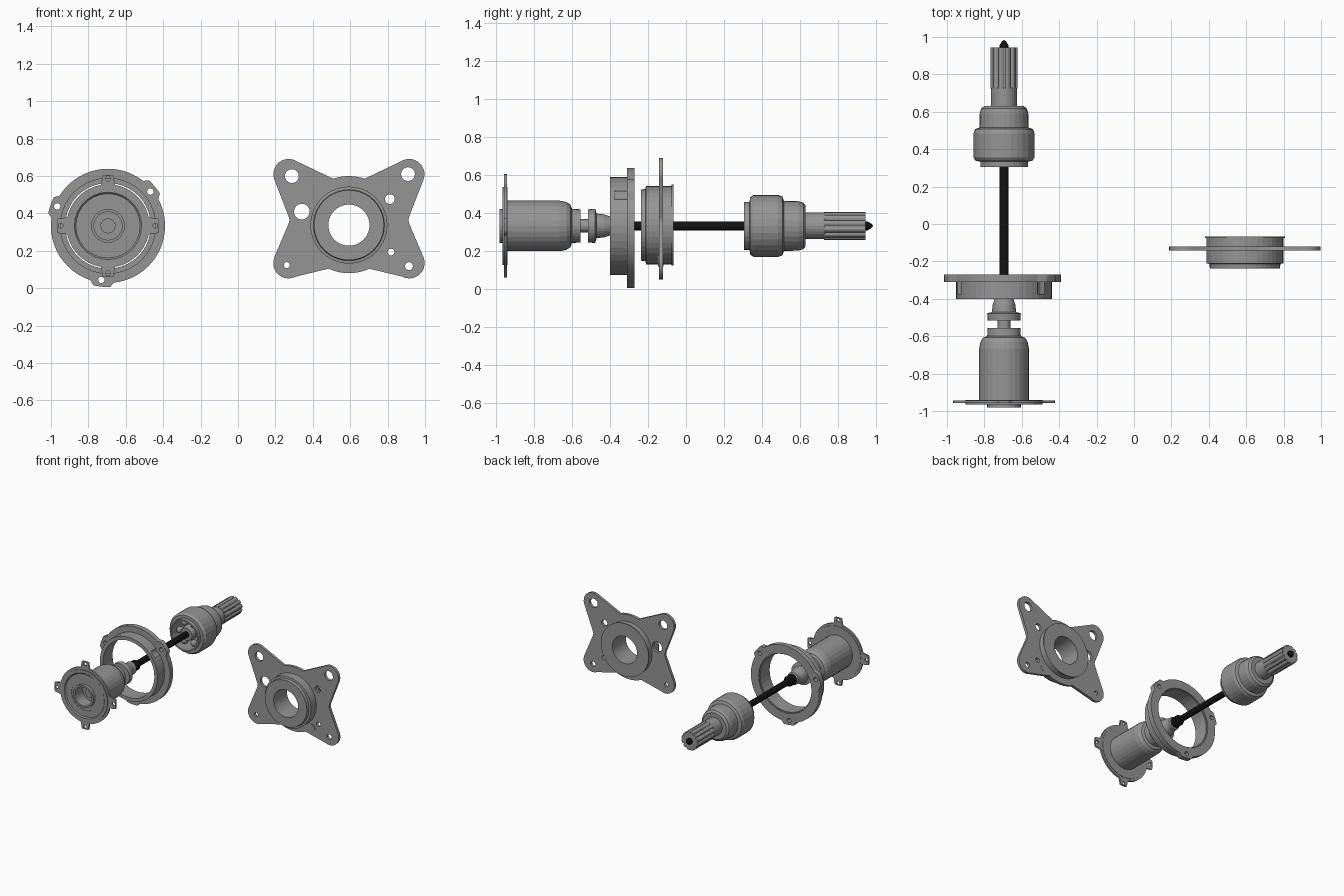
import bpy, bmesh, math
from mathutils import Vector

if "Cube" in bpy.data.objects:
    bpy.data.objects.remove(bpy.data.objects["Cube"])

AX, AZ = -0.695, 0.333      # axle axis
PX, PZ = 0.593, 0.337       # mounting plate centre


def material(name, v):
    m = bpy.data.materials.new(name)
    m.diffuse_color = (v, v, v, 1)
    m.use_nodes = True
    m.node_tree.nodes["Principled BSDF"].inputs["Base Color"].default_value = m.diffuse_color
    return m


GREY = material("steel_grey", 0.30)
BLACK = material("shaft_black", 0.006)


def lathe(name, profile, cx, cz, mat=GREY, seg=32, closed=False):
    """Revolve (radius, y) points about a line along y."""
    bm = bmesh.new()
    rings = []
    for r, y in profile:
        rings.append([bm.verts.new((cx + r * math.cos(2 * math.pi * i / seg), y,
                                    cz + r * math.sin(2 * math.pi * i / seg))) for i in range(seg)])
    n = len(rings)
    for k in range(n if closed else n - 1):
        a, b = rings[k], rings[(k + 1) % n]
        for i in range(seg):
            j = (i + 1) % seg
            bm.faces.new((a[i], a[j], b[j], b[i]))
    bmesh.ops.remove_doubles(bm, verts=bm.verts, dist=1e-5)
    bmesh.ops.recalc_face_normals(bm, faces=bm.faces)
    me = bpy.data.meshes.new(name)
    bm.to_mesh(me)
    bm.free()
    me.materials.append(mat)
    ob = bpy.data.objects.new(name, me)
    bpy.context.collection.objects.link(ob)
    return ob


def arc(cx, cz, r, a0, a1, n=10):
    return [(cx + r * math.cos(math.radians(a0 + (a1 - a0) * i / n)),
             cz + r * math.sin(math.radians(a0 + (a1 - a0) * i / n))) for i in range(n + 1)]


def plate(name, outline, holes, cx, cz, y0, y1):
    """Flat plate facing -y with round holes (x, z, r), from a filled curve."""
    cu = bpy.data.curves.new(name, 'CURVE')
    cu.dimensions = '2D'
    cu.fill_mode = 'BOTH'
    cu.extrude = (y1 - y0) / 2
    loops = [outline] + [arc(x, z, r, 0, 360, 20)[:-1] if r < 0.1 else arc(x, z, r, 0, 360, 32)[:-1]
                         for x, z, r in holes]
    for pts in loops:
        sp = cu.splines.new('POLY')
        sp.points.add(len(pts) - 1)
        for p, (x, z) in zip(sp.points, pts):
            p.co = (x, z, 0, 1)
        sp.use_cyclic_u = True
    ob = bpy.data.objects.new(name, cu)
    ob.location = (cx, (y0 + y1) / 2, cz)
    ob.rotation_euler = (math.pi / 2, 0, 0)
    bpy.context.collection.objects.link(ob)
    bpy.ops.object.select_all(action='DESELECT')
    ob.select_set(True)
    bpy.context.view_layer.objects.active = ob
    bpy.ops.object.convert(target='MESH')
    ob = bpy.context.view_layer.objects.active
    ob.data.materials.clear()
    ob.data.materials.append(GREY)
    return ob


def lugged(r, r_lug, angles, half):
    """Round outline with flat-topped lugs at the given angles."""
    pts = []
    for d in range(0, 360, 4):
        near = min(abs((d - a + 180) % 360 - 180) for a in angles)
        rr = r_lug if near <= half else r
        pts.append((rr * math.cos(math.radians(d)), rr * math.sin(math.radians(d))))
    return pts


def polar(r, deg):
    return r * math.cos(math.radians(deg)), r * math.sin(math.radians(deg))


# front joint housing, with neck and boot
lathe("joint_housing", [
    (0, -.90), (.04, -.90), (.04, -.88), (.075, -.88), (.075, -.98), (.09, -.98), (.09, -.955),
    (.17, -.955), (.18, -.965), (.205, -.965), (.205, -.94), (.133, -.94), (.133, -.665),
    (.126, -.63), (.112, -.608), (.09, -.60), (.087, -.555), (.035, -.555), (.035, -.515),
    (.087, -.515), (.09, -.478), (.065, -.47), (.06, -.43), (.05, -.40), (.05, -.37),
    (.035, -.36), (0, -.36)], AX, AZ, seg=28)

# housing flange with four bolt lugs
quarters = (0, 90, 180, 270)
plate("housing_flange", lugged(.222, .272, quarters, 9),
      [(0, 0, .12)] + [(*polar(.253, a), .013) for a in quarters], AX, AZ, -.957, -.943)

# bearing ring: flange with three lugs, and the tube in front of it
lugs = (39, 159, 263)
plate("ring_flange", lugged(.305, .327, lugs, 10),
      [(0, 0, .236)] + [(*polar(.291, a), .017) for a in lugs], AX, AZ, -.31, -.27)
tube = lathe("ring_tube", [(.229, -.40), (.257, -.40), (.257, -.305), (.245, -.28), (.229, -.28)],
             AX, AZ, seg=40, closed=True)
for i, a in enumerate(lugs):
    x, z = polar(.285, a)
    cut = lathe(f"bolt_pocket_cutter_{i}", [(0, -.375), (.042, -.375), (.042, -.309), (0, -.309)],
                AX + x, AZ + z, seg=16)
    cut.hide_render = True
    cut.hide_set(True)
    m = tube.modifiers.new("pocket", 'BOOLEAN')
    m.object = cut
    m.operation = 'DIFFERENCE'

# black shaft with collar and pointed tip
lathe("drive_shaft", [(0, -.37), (.04, -.365), (.04, -.31), (.024, -.30), (.024, .945),
                      (.024, .955), (.012, .975), (0, .985)], AX, AZ, BLACK, 20)

# rear joint cup, hollow towards the front
lathe("rear_joint_cup", [
    (0, .50), (.09, .50), (.115, .45), (.115, .305), (.127, .305), (.127, .335), (.15, .336),
    (.163, .355), (.163, .485), (.155, .507), (.132, .515), (.13, .59), (.122, .618), (.105, .63),
    (.07, .63), (.07, .73), (0, .73)], AX, AZ, seg=28)
lathe("inner_race", [(.02, .335), (.05, .335), (.062, .38), (.05, .43), (.02, .43)], AX, AZ, seg=18,
      closed=True)
for i in range(6):
    x, z = polar(.085, i * 60)
    lathe(f"bearing_ball_{i}", [(.028 * math.sin(t * math.pi / 6), .375 - .028 * math.cos(t * math.pi / 6))
                                for t in range(7)], AX + x, AZ + z, seg=10)

# splined stub
spline = []
for k in range(12):
    for off, r in ((2, .073), (14, .074), (23, .073), (24, .063), (30, .063)):
        spline.append(polar(r, k * 30 + off))
plate("splined_stub", spline, [(0, 0, .022)], AX, AZ, .725, .945)

# four-armed mounting plate
outline = (arc(.322, .272, .082, -20, 125) + arc(0, 0, .262, 62, 118, 12)[2:-2]
           + arc(-.322, .272, .082, 55, 200) + [(-.322, .045), (-.318, .027), (-.322, .009)]
           + arc(-.323, -.203, .082, 158, 298) + arc(0, 0, .257, 240, 300, 12)[1:-1]
           + arc(.323, -.203, .082, -118, 22) + [(.322, .009), (.318, .027), (.322, .045)])
plate("mounting_plate", outline, [
    (0, 0, .15), (-.305, .262, .037), (.316, .273, .037), (.321, -.219, .021), (-.332, -.214, .016),
    (-.252, .072, .042), (.219, .139, .026), (.225, -.144, .018)], PX, PZ, -.142, -.12)

# hub through the plate
lathe("plate_hub", [
    (.11, -.237), (.187, -.237), (.19, -.213), (.206, -.211), (.206, -.075), (.213, -.075),
    (.213, -.066), (.11, -.066)], PX, PZ, seg=40, closed=True)
lathe("plate_rivet", [(0, -.147), (.03, -.147), (.03, -.118), (0, -.118)], PX + .163, PZ - .187, seg=16)
